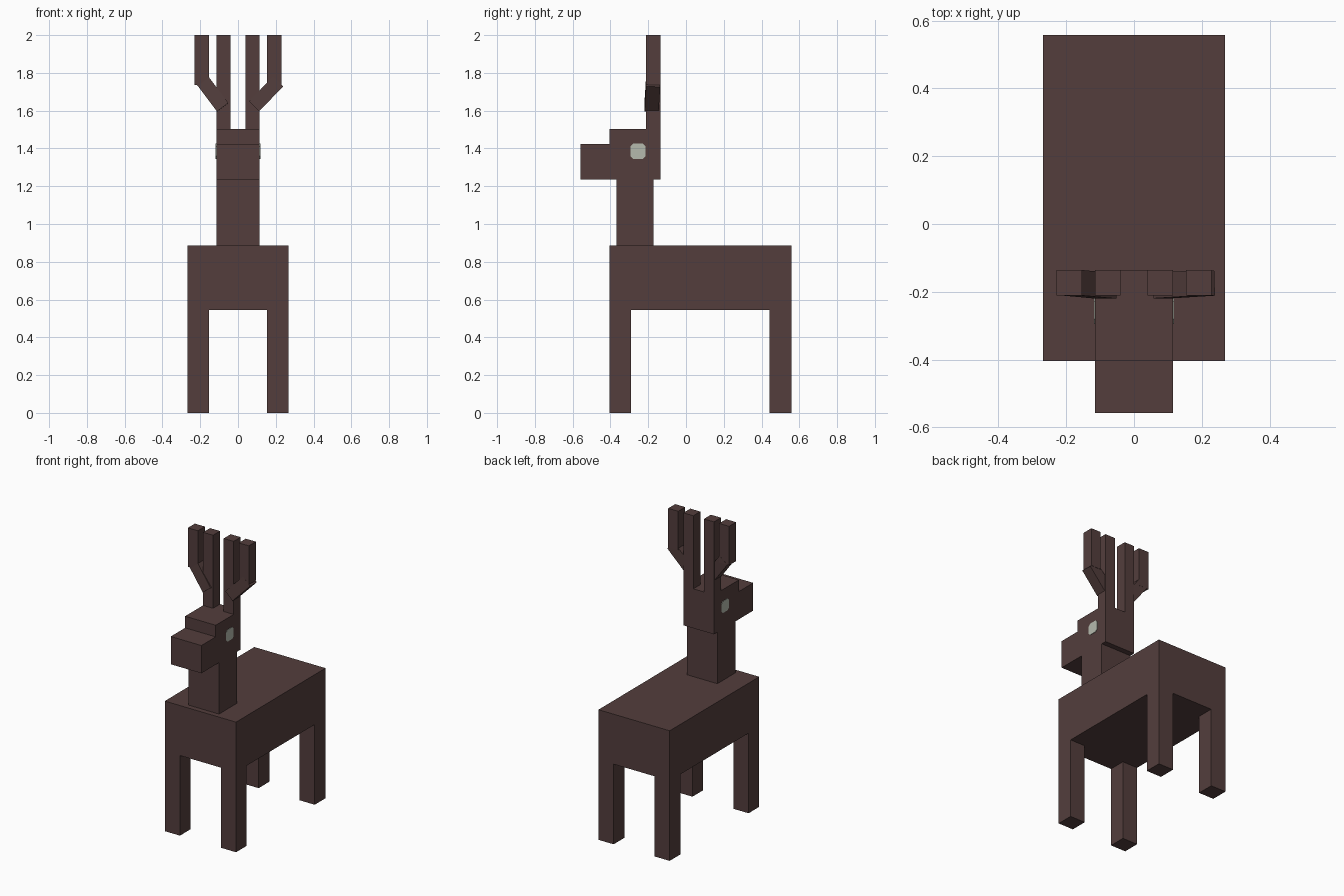
import bpy
import bmesh
import math
from mathutils import Vector, Matrix

if "Cube" in bpy.data.objects:
    bpy.data.objects.remove(bpy.data.objects["Cube"], do_unlink=True)


def make_material(name, color):
    mat = bpy.data.materials.new(name)
    mat.use_nodes = True
    mat.diffuse_color = color
    mat.node_tree.nodes["Principled BSDF"].inputs["Base Color"].default_value = color
    return mat


hide = make_material("dark_brown_hide", (0.087, 0.048, 0.046, 1))
eye_grey = make_material("pale_grey_eye", (0.46, 0.49, 0.42, 1))


def add_object(name, bm, mat):
    bmesh.ops.recalc_face_normals(bm, faces=bm.faces)
    mesh = bpy.data.meshes.new(name)
    bm.to_mesh(mesh)
    bm.free()
    mesh.materials.append(mat)
    obj = bpy.data.objects.new(name, mesh)
    bpy.context.collection.objects.link(obj)
    return obj


def box(name, x, y, z, mat=hide):
    """Box from (min, max) ranges on each axis."""
    ranges = (x, y, z)
    centre = Vector([(a + b) / 2 for a, b in ranges])
    size = Vector([abs(b - a) for a, b in ranges])
    bm = bmesh.new()
    bmesh.ops.create_cube(bm, size=1,
                          matrix=Matrix.Translation(centre) @ Matrix.Diagonal(size).to_4x4())
    return add_object(name, bm, mat)


def beam(name, start, end, width):
    """Square beam between two points."""
    start, end = Vector(start), Vector(end)
    along = (end - start).normalized()
    side = Vector((0, 1, 0)).cross(along).normalized()
    depth = along.cross(side)
    rot = Matrix((side, depth, along)).transposed().to_4x4()
    scale = Matrix.Diagonal((width, width, (end - start).length, 1))
    bm = bmesh.new()
    bmesh.ops.create_cube(bm, size=1,
                          matrix=Matrix.Translation((start + end) / 2) @ rot @ scale)
    return add_object(name, bm, hide)


def eye(name, side):
    """Thin square plate with clipped corners on the side of the head."""
    r, c, cy, cz = 0.04, 0.026, -0.255, 1.385
    bm = bmesh.new()
    outline = [(r, c), (c, r), (-c, r), (-r, c), (-r, -c), (-c, -r), (c, -r), (r, -c)]
    face = bm.faces.new([bm.verts.new((side * 0.112, cy + y, cz + z)) for y, z in outline])
    extruded = bmesh.ops.extrude_face_region(bm, geom=[face])["geom"]
    verts = [v for v in extruded if isinstance(v, bmesh.types.BMVert)]
    bmesh.ops.translate(bm, verts=verts, vec=(side * 0.006, 0, 0))
    return add_object(name, bm, eye_grey)


# Body, neck and head
box("body", (-0.268, 0.268), (-0.404, 0.558), (0.545, 0.885))
box("neck", (-0.115, 0.115), (-0.368, -0.173), (0.885, 1.235))
box("head", (-0.115, 0.115), (-0.404, -0.136), (1.235, 1.503))
box("snout", (-0.115, 0.115), (-0.558, -0.404), (1.235, 1.424))

# Legs, eyes and antlers on both sides
for side, label in ((1, "left"), (-1, "right")):
    for place, y in (("front", (-0.404, -0.290)), ("back", (0.442, 0.558))):
        box(f"{place}_{label}_leg", (side * 0.154, side * 0.268), y, (0, 0.545))
    eye(f"{label}_eye", side)
    box(f"{label}_antler_stem", (side * 0.040, side * 0.115), (-0.211, -0.136), (1.503, 2))
    box(f"{label}_antler_tine", (side * 0.154, side * 0.229), (-0.211, -0.136), (1.735, 2))

# Slanted antler branches, slightly different on each side
beam("left_antler_branch", (0.084, -0.182, 1.622), (0.211, -0.174, 1.753), 0.075)
beam("right_antler_branch", (-0.080, -0.183, 1.617), (-0.188, -0.173, 1.760), 0.075)
